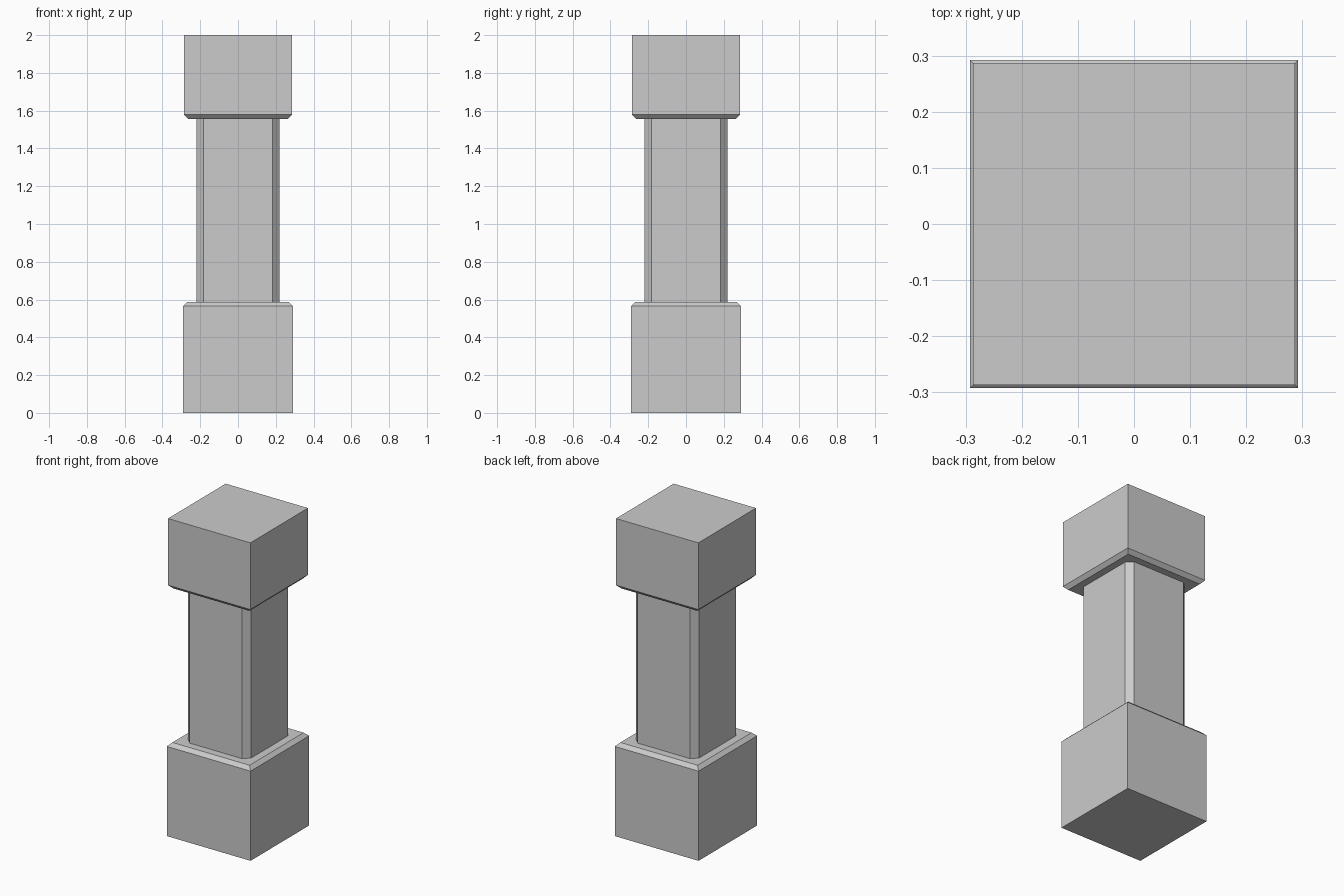
import bpy, bmesh

if "Cube" in bpy.data.objects:
    bpy.data.objects.remove(bpy.data.objects["Cube"])


def section(half, cut, z):
    """Square outline, with its corners cut off when cut > 0."""
    i = half - cut
    if cut == 0:
        pts = [(-half, -half), (half, -half), (half, half), (-half, half)]
    else:
        pts = [(-i, -half), (i, -half), (half, -i), (half, i),
               (i, half), (-i, half), (-half, i), (-half, -i)]
    return [(x, y, z) for x, y in pts]


def stack(name, levels, cut=0):
    """Closed solid skinned through (half width, height) levels."""
    bm = bmesh.new()
    rings = [[bm.verts.new(p) for p in section(h, cut, z)] for h, z in levels]
    for low, high in zip(rings, rings[1:]):
        n = len(low)
        for k in range(n):
            j = (k + 1) % n
            bm.faces.new((low[k], low[j], high[j], high[k]))
    bm.faces.new(rings[0][::-1])
    bm.faces.new(rings[-1])
    mesh = bpy.data.meshes.new(name)
    bm.to_mesh(mesh)
    bm.free()
    obj = bpy.data.objects.new(name, mesh)
    bpy.context.collection.objects.link(obj)
    return obj


# Base block with chamfered upper rim
stack("base_block", [(0.292, 0), (0.292, 0.565), (0.269, 0.587)])
# Square shaft with chamfered vertical corners
stack("shaft", [(0.22, 0.587), (0.22, 1.557)], cut=0.037)
# Top block with chamfered lower rim
stack("top_block", [(0.265, 1.557), (0.287, 1.58), (0.287, 2.0)])
